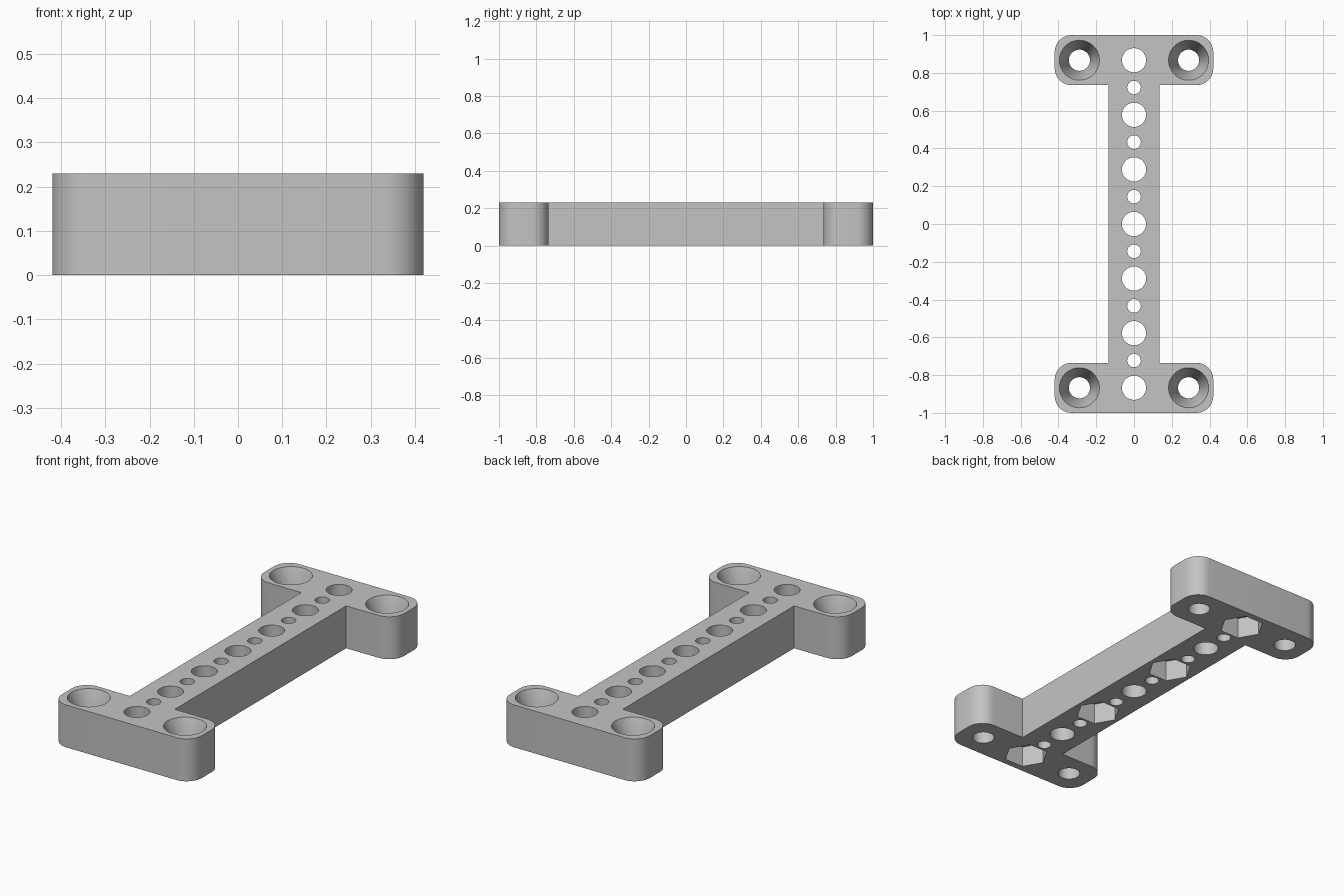
import bpy
import bmesh
from math import pi, cos, sin, radians

cube = bpy.data.objects.get("Cube")
if cube:
    bpy.data.objects.remove(cube, do_unlink=True)

HEIGHT = 0.23
PITCH = 0.289          # spacing of the large holes
END_X, END_Y = 0.42, 0.735
WEB_X = 0.135
CORNER = 0.09

grey = bpy.data.materials.new("plain grey")
grey.use_nodes = True
colour = (0.55, 0.55, 0.55, 1)
grey.diffuse_color = colour
grey.node_tree.nodes["Principled BSDF"].inputs["Base Color"].default_value = colour


def make_object(name, bm):
    bmesh.ops.recalc_face_normals(bm, faces=bm.faces)
    mesh = bpy.data.meshes.new(name)
    bm.to_mesh(mesh)
    bm.free()
    mesh.materials.append(grey)
    obj = bpy.data.objects.new(name, mesh)
    bpy.context.collection.objects.link(obj)
    return obj


def add_lathe(bm, x, y, profile, sides):
    """Closed solid turned about a vertical axis from (radius, z) pairs."""
    rings = [[bm.verts.new((x + r * cos(2 * pi * i / sides),
                            y + r * sin(2 * pi * i / sides), z))
              for i in range(sides)] for r, z in profile]
    for a, b in zip(rings, rings[1:]):
        for i in range(sides):
            j = (i + 1) % sides
            bm.faces.new((a[i], a[j], b[j], b[i]))
    bm.faces.new(rings[0])
    bm.faces.new(rings[-1])


def rounded(cx, cy, start, steps=10):
    """Quarter circle of outline points about a corner centre."""
    return [(cx + CORNER * cos(start + pi / 2 * i / steps),
             cy + CORNER * sin(start + pi / 2 * i / steps)) for i in range(steps + 1)]


# I-shaped plate: upper half outline, then the same turned by 180 degrees
half = [(WEB_X, END_Y)]
half += rounded(END_X - CORNER, END_Y + CORNER, -pi / 2)
half += rounded(END_X - CORNER, 1 - CORNER, 0)
half += rounded(-END_X + CORNER, 1 - CORNER, pi / 2)
half += rounded(-END_X + CORNER, END_Y + CORNER, pi)
half += [(-WEB_X, END_Y)]
outline = half + [(-x, -y) for x, y in half]

bm = bmesh.new()
base = bm.faces.new([bm.verts.new((x, y, 0)) for x, y in outline])
top = bmesh.ops.extrude_face_region(bm, geom=[base])
bmesh.ops.translate(bm, vec=(0, 0, HEIGHT),
                    verts=[g for g in top["geom"] if isinstance(g, bmesh.types.BMVert)])
plate = make_object("mounting_bracket", bm)

# Round holes along the web and countersunk holes in the end bars
LOW, HIGH = -0.1, HEIGHT + 0.1
bm = bmesh.new()
for i in range(-3, 4):
    add_lathe(bm, 0, i * PITCH, [(0.064, LOW), (0.064, HIGH)], 48)
for i in range(-3, 3):
    add_lathe(bm, 0, (i + 0.5) * PITCH, [(0.036, LOW), (0.036, HIGH)], 32)
screw = [(0.056, LOW), (0.056, 0.1), (0.106, HEIGHT), (0.106, HIGH)]
for x in (-PITCH, PITCH):
    for y in (-3 * PITCH, 3 * PITCH):
        add_lathe(bm, x, y, screw, 48)
holes = make_object("hole_cutter", bm)

# Hexagonal nut pockets in the underside of every other large hole
bm = bmesh.new()
for i in (-3, -1, 1, 3):
    add_lathe(bm, 0, i * PITCH, [(0.113, LOW), (0.113, 0.115)], 6)
pockets = make_object("nut_pocket_cutter", bm)

# Cut the plate and keep only the finished mesh
for cutter in (holes, pockets):
    cutter.hide_render = True
    mod = plate.modifiers.new(cutter.name, "BOOLEAN")
    mod.operation = "DIFFERENCE"
    mod.solver = "EXACT"
    mod.object = cutter
graph = bpy.context.evaluated_depsgraph_get()
result = bpy.data.meshes.new_from_object(plate.evaluated_get(graph))
plate.modifiers.clear()
plate.data = result
for cutter in (holes, pockets):
    bpy.data.objects.remove(cutter, do_unlink=True)

# Smooth round walls, sharp rims
for obj in bpy.context.selected_objects:
    obj.select_set(False)
plate.select_set(True)
bpy.context.view_layer.objects.active = plate
bpy.ops.object.shade_smooth_by_angle(angle=radians(30))
